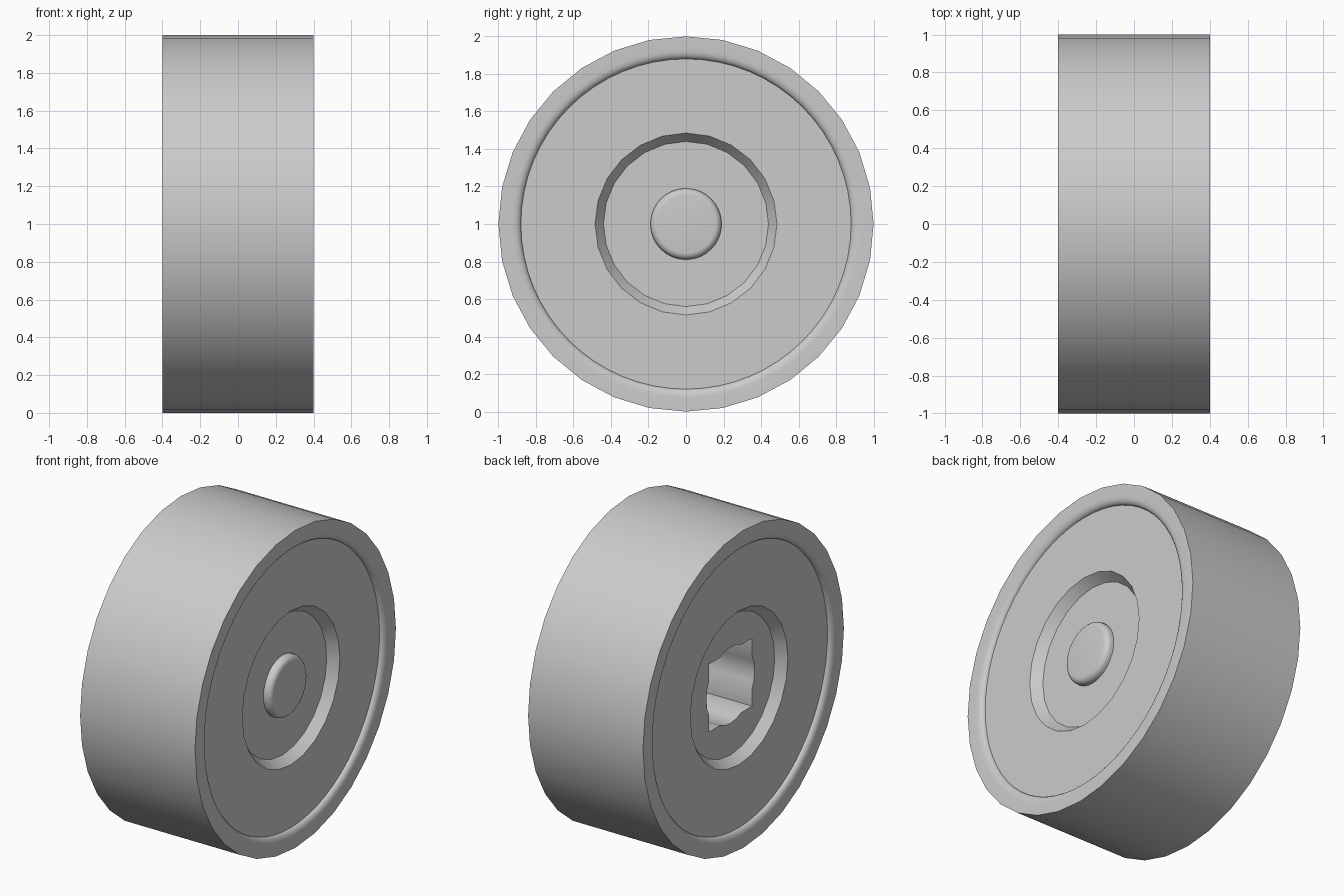
import bpy, bmesh
from math import sin, cos, pi, radians

if "Cube" in bpy.data.objects:
    bpy.data.objects.remove(bpy.data.objects["Cube"])

grey = bpy.data.materials.new("light grey")
grey.use_nodes = True
colour = (0.6, 0.6, 0.6, 1)
grey.diffuse_color = colour
grey.node_tree.nodes["Principled BSDF"].inputs["Base Color"].default_value = colour


def lathe(name, rings):
    """Revolve (x, radius, sides) rings about the x axis, centred at z = 1."""
    bm = bmesh.new()
    loops = []
    for x, r, n in rings:
        vs = [bm.verts.new((x, r * sin(2 * pi * i / n), 1 + r * cos(2 * pi * i / n)))
              for i in range(n)]
        es = [bm.edges.new((vs[i], vs[(i + 1) % n])) for i in range(n)]
        loops.append((vs, es))
    for (va, ea), (vb, eb) in zip(loops, loops[1:]):
        n = len(va)
        if n == len(vb):
            for i in range(n):
                j = (i + 1) % n
                bm.faces.new((va[i], va[j], vb[j], vb[i]))
        else:  # flat ring between different side counts
            bmesh.ops.triangle_fill(bm, edges=ea + eb, use_beauty=True)
    bm.faces.new(loops[0][0])
    bm.faces.new(loops[-1][0])
    bmesh.ops.recalc_face_normals(bm, faces=bm.faces)
    mesh = bpy.data.meshes.new(name)
    bm.to_mesh(mesh)
    bm.free()
    mesh.materials.append(grey)
    obj = bpy.data.objects.new(name, mesh)
    bpy.context.collection.objects.link(obj)
    return obj


def smooth(obj):
    bpy.ops.object.select_all(action="DESELECT")
    obj.select_set(True)
    bpy.context.view_layer.objects.active = obj
    bpy.ops.object.shade_smooth_by_angle(angle=radians(35))


# Wheel body: dished centre, flat plate, rounded lip, broad tread
half, plate, floor = 0.4, 0.37, 0.31
steps = 5
lip = [(plate + (half - plate) * sin(a), 0.925 - 0.045 * cos(a), 64)
       for a in (pi / 2 * i / steps for i in range(steps + 1))]
side = [(floor, 0.44, 24), (plate, 0.485, 24)] + lip + [(half, 1.0, 32)]
wheel = lathe("wheel_body", [(-x, r, n) for x, r, n in side] + side[::-1])

# Axle socket on one side: round hole merged with a square hole
round_cut = lathe("round_socket_cutter", [(-0.5, 0.24, 24), (0.2, 0.24, 24)])
square_cut = lathe("square_socket_cutter", [(-0.5, 0.302, 4), (0.2, 0.302, 4)])
for v in square_cut.data.vertices:  # turn the square upright
    y, z = v.co.y, v.co.z - 1
    v.co.y, v.co.z = (y - z) * cos(pi / 4), 1 + (y + z) * cos(pi / 4)
for cutter in (round_cut, square_cut):
    cutter.hide_render = True
    mod = wheel.modifiers.new("socket", "BOOLEAN")
    mod.operation = "DIFFERENCE"
    mod.solver = "EXACT"
    mod.object = cutter
    bpy.context.view_layer.objects.active = wheel
    bpy.ops.object.modifier_apply(modifier=mod.name)
    bpy.data.objects.remove(cutter)
smooth(wheel)

# Rounded hub cap on the other side
cap_edge = [(0.325 + 0.035 * sin(a), 0.155 + 0.035 * cos(a), 32)
            for a in (pi / 2 * i / steps for i in range(steps + 1))]
smooth(lathe("hub_cap", [(floor - 0.02, 0.19, 32)] + cap_edge))
